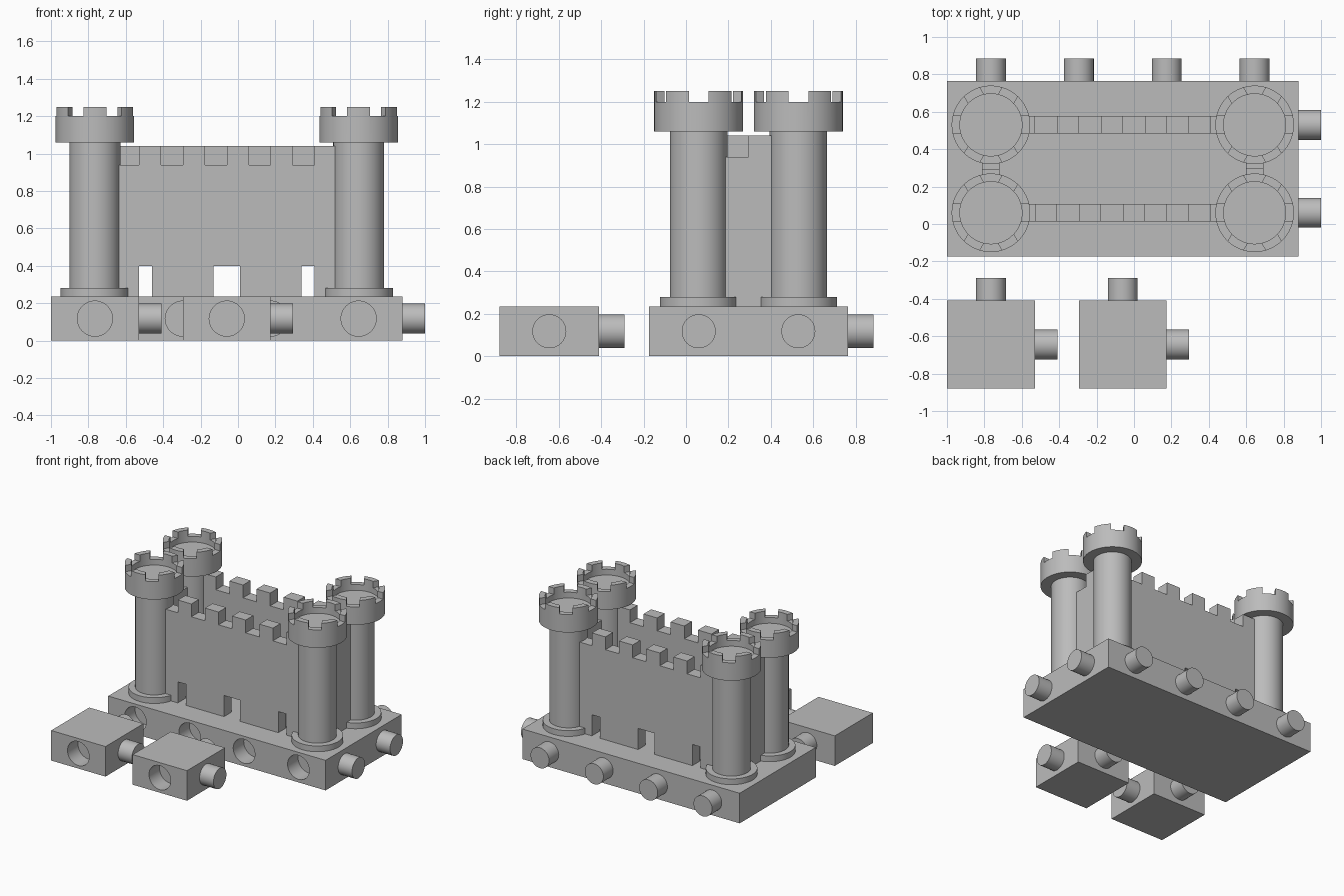
import bpy
import bmesh
import math
from mathutils import Matrix, Vector

old = bpy.data.objects.get("Cube")
if old:
    bpy.data.objects.remove(old, do_unlink=True)

CELL = 0.47            # grid pitch of the tile system
TOP = CELL / 2         # tile height
STEP = CELL / 4        # battlement spacing
THICK = 0.094          # wall thickness
X0, X1 = -0.765, 0.645     # tower columns
Y0, Y1 = 0.06, 0.53        # tower rows

stone = bpy.data.materials.new("grey stone")
stone.use_nodes = True
GREY = (0.5, 0.5, 0.5, 1)
stone.diffuse_color = GREY
stone.node_tree.nodes["Principled BSDF"].inputs["Base Color"].default_value = GREY


def make(name, bm):
    bmesh.ops.recalc_face_normals(bm, faces=bm.faces)
    mesh = bpy.data.meshes.new(name)
    bm.to_mesh(mesh)
    bm.free()
    mesh.materials.append(stone)
    obj = bpy.data.objects.new(name, mesh)
    bpy.context.collection.objects.link(obj)
    return obj


def activate(obj):
    bpy.ops.object.select_all(action='DESELECT')
    obj.select_set(True)
    bpy.context.view_layer.objects.active = obj


def smooth(obj):
    activate(obj)
    bpy.ops.object.shade_smooth_by_angle(angle=math.radians(30))


def box(name, center, size, angle=0):
    bm = bmesh.new()
    bmesh.ops.create_cube(bm, size=1, matrix=Matrix.Translation(center)
                          @ Matrix.Rotation(angle, 4, 'Z') @ Matrix.Diagonal((*size, 1)))
    return make(name, bm)


def rod(name, center, radius, length, axis):
    bm = bmesh.new()
    turn = Matrix.Rotation(math.pi / 2, 4, 'Y' if axis == 'X' else 'X')
    bmesh.ops.create_cone(bm, cap_ends=True, segments=48, radius1=radius, radius2=radius,
                          depth=length, matrix=Matrix.Translation(center) @ turn)
    return make(name, bm)


def cut(obj, cutter):
    cutter.hide_render = True
    mod = obj.modifiers.new("cut", 'BOOLEAN')
    mod.operation, mod.solver, mod.object = 'DIFFERENCE', 'EXACT', cutter
    activate(obj)
    bpy.ops.object.modifier_apply(modifier=mod.name)
    bpy.data.objects.remove(cutter, do_unlink=True)


def tile(name, x, y, nx, ny):
    """Slab of nx by ny cells: sockets in front, pegs at the back and left."""
    w, d, mid = nx * CELL, ny * CELL, TOP / 2
    slab = box(name, (x + w / 2, y + d / 2, mid), (w, d, TOP))
    for i in range(nx):
        cx = x + (i + 0.5) * CELL
        cut(slab, rod("socket_cutter", (cx, y, mid), 0.094, 0.26, 'Y'))
        smooth(rod(name + "_back_peg", (cx, y + d + 0.05, mid), 0.08, 0.14, 'Y'))
    for j in range(ny):
        cy = y + (j + 0.5) * CELL
        smooth(rod(name + "_left_peg", (x + w + 0.05, cy, mid), 0.08, 0.14, 'X'))
    smooth(slab)


def wall(name, origin, angle, segments, parity, doors=()):
    """Battlement wall drawn as a side profile and extruded."""
    low, high, lintel = 0.94, 1.04, 0.40
    length = segments * STEP
    pts = [(0, TOP)]
    for a, b in doors:
        pts += [(a, TOP), (a, lintel), (b, lintel), (b, TOP)]
    pts.append((length, TOP))
    for k in reversed(range(segments)):
        z = low if k % 2 == parity else high
        pts += [((k + 1) * STEP, z), (k * STEP, z)]
    bm = bmesh.new()
    face = bm.faces.new([bm.verts.new((s, -THICK / 2, z)) for s, z in pts])
    ext = bmesh.ops.extrude_face_region(bm, geom=[face])
    moved = [v for v in ext["geom"] if isinstance(v, bmesh.types.BMVert)]
    bmesh.ops.translate(bm, verts=moved, vec=(0, THICK, 0))
    bm.transform(Matrix.Translation(origin) @ Matrix.Rotation(angle, 4, 'Z'))
    return make(name, bm)


# Ground tiles
tile("castle_base", -1.0, -0.175, 4, 2)
tile("loose_tile_right", -1.0, -0.88, 1, 1)
tile("loose_tile_left", -0.295, -0.88, 1, 1)

# Tower: turned profile, hollow parapet, three bars cut six crenels
profile = [(0, TOP), (0.183, TOP), (0.183, 0.28), (0.136, 0.28), (0.136, 1.06),
           (0.21, 1.06), (0.21, 1.25), (0.166, 1.25), (0.166, 1.155), (0, 1.155)]
bm = bmesh.new()
ring = [bm.verts.new((r, 0, z)) for r, z in profile]
edges = [bm.edges.new(pair) for pair in zip(ring, ring[1:])]
bmesh.ops.spin(bm, geom=ring + edges, cent=(0, 0, 0), axis=(0, 0, 1),
               angle=math.tau, steps=64, use_merge=False)
bmesh.ops.remove_doubles(bm, verts=bm.verts, dist=0.0001)
tower = make("tower_front_right", bm)
for k in range(3):
    cut(tower, box("crenel_cutter", (0, 0, 1.25), (0.6, THICK, 0.1), k * math.pi / 3))
smooth(tower)
tower.location = (X0, Y0, 0)
for name, x, y in (("tower_front_left", X1, Y0), ("tower_back_right", X0, Y1),
                   ("tower_back_left", X1, Y1)):
    copy = bpy.data.objects.new(name, tower.data)
    copy.location = (x, y, 0)
    bpy.context.collection.objects.link(copy)

# Long walls with a middle gate and two narrow doors
span = X1 - X0
doors = [(2 * STEP, 2 * STEP + 0.07), (span / 2 - 0.07, span / 2 + 0.07),
         (span - 2 * STEP - 0.07, span - 2 * STEP)]
wall("front_wall", Vector((X0, Y0, 0)), 0, 12, 1, doors)
wall("back_wall", Vector((X0, Y1, 0)), 0, 12, 0, doors)

# Short side walls
wall("left_wall", Vector((X1, Y0, 0)), math.pi / 2, 4, 1)
wall("right_wall", Vector((X0, Y0, 0)), math.pi / 2, 4, 0)
